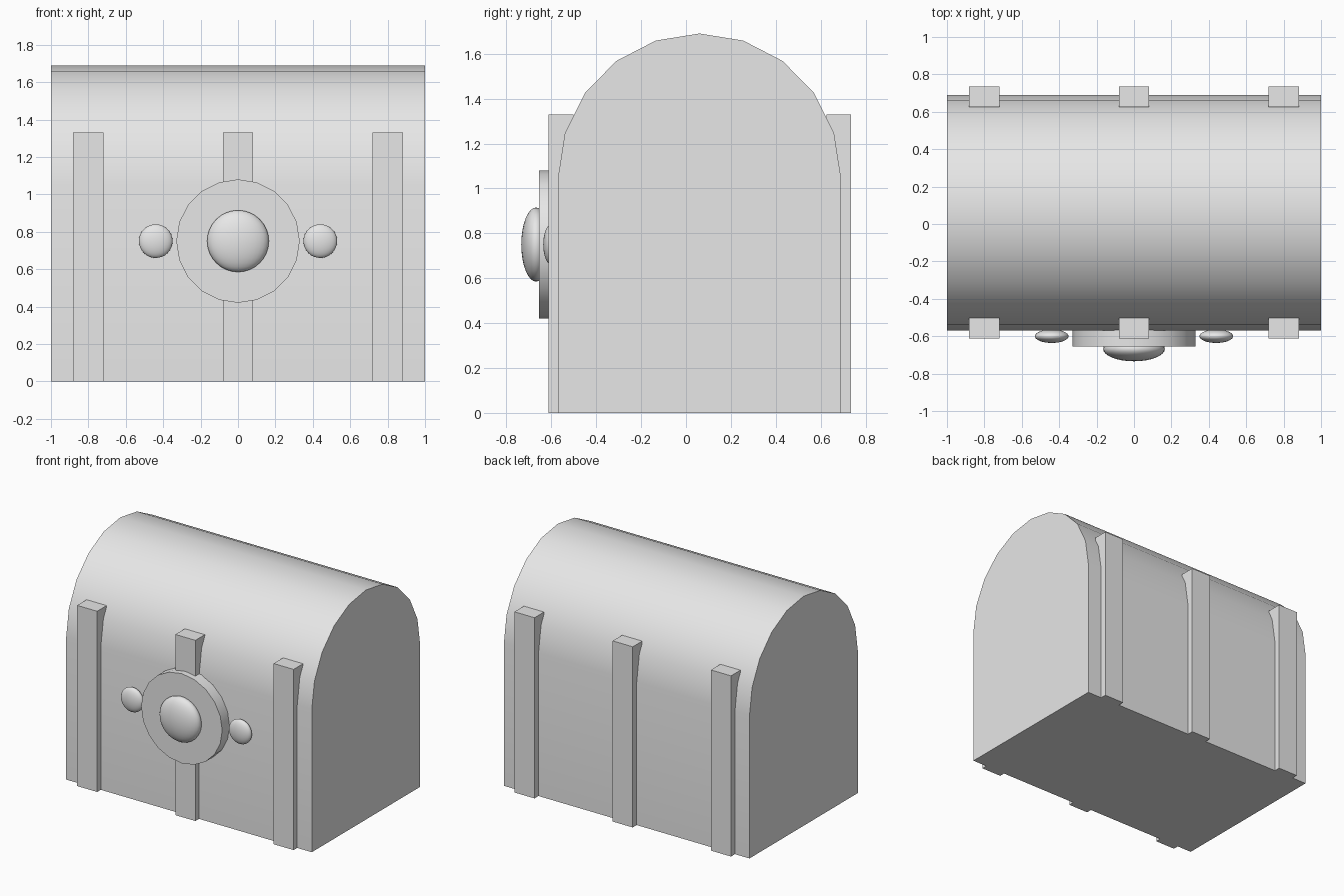
import bpy
import bmesh
from math import cos, sin, pi, radians

default = bpy.data.objects.get("Cube")
if default:
    bpy.data.objects.remove(default, do_unlink=True)

MID_Y = 0.06  # depth centre of the chest body

grey = bpy.data.materials.new("plain_grey")
grey.use_nodes = True
color = (0.8, 0.8, 0.8, 1)
grey.diffuse_color = color
grey.node_tree.nodes["Principled BSDF"].inputs["Base Color"].default_value = color


def finish(obj, name, smooth=False):
    obj.name = obj.data.name = name
    obj.data.materials.append(grey)
    if smooth:
        bpy.ops.object.select_all(action="DESELECT")
        obj.select_set(True)
        bpy.context.view_layer.objects.active = obj
        bpy.ops.object.shade_smooth_by_angle(angle=radians(30))
    return obj


def box(name, center, size):
    bpy.ops.mesh.primitive_cube_add(size=1, location=center)
    obj = bpy.context.object
    obj.scale = size
    bpy.ops.object.transform_apply(location=False, rotation=False, scale=True)
    return finish(obj, name)


def stud(name, x, y, radius):
    bpy.ops.mesh.primitive_uv_sphere_add(segments=32, ring_count=16, radius=radius,
                                         location=(x, y, 0.75))
    obj = bpy.context.object
    obj.scale = (1, 0.4, 1)
    bpy.ops.object.transform_apply(location=False, rotation=False, scale=True)
    return finish(obj, name, smooth=True)


# Chest body: arched profile extruded along x
profile = [(MID_Y + 0.63, 0), *((MID_Y + 0.63 * cos(i * pi / 10), 1.05 + 0.64 * sin(i * pi / 10))
                                for i in range(11)), (MID_Y - 0.63, 0)]
bm = bmesh.new()
end = bm.faces.new([bm.verts.new((-1, y, z)) for y, z in profile])
side = bmesh.ops.extrude_face_region(bm, geom=[end], use_keep_orig=True)
bmesh.ops.translate(bm, vec=(2, 0, 0),
                    verts=[g for g in side["geom"] if isinstance(g, bmesh.types.BMVert)])
bmesh.ops.recalc_face_normals(bm, faces=bm.faces)
mesh = bpy.data.meshes.new("chest_body")
bm.to_mesh(mesh)
bm.free()
body = bpy.data.objects.new("chest_body", mesh)
bpy.context.collection.objects.link(body)
finish(body, "chest_body", smooth=True)

# Upright straps on the front and back
for label, x in (("right", -0.8), ("middle", 0), ("left", 0.8)):
    for face, y in (("front", -0.557), ("back", 0.681)):
        box(f"{face}_{label}_strap", (x, y, 0.665), (0.163, 0.11, 1.33))

# Round lock plate
bpy.ops.mesh.primitive_cylinder_add(vertices=20, radius=0.33, depth=0.12,
                                    location=(0, -0.595, 0.75), rotation=(pi / 2, 0, 0))
finish(bpy.context.object, "lock_plate", smooth=True)

# Domed lock boss and the studs beside it
stud("lock_boss", 0, -0.668, 0.165)
stud("right_stud", -0.44, -0.6, 0.09)
stud("left_stud", 0.44, -0.6, 0.09)
